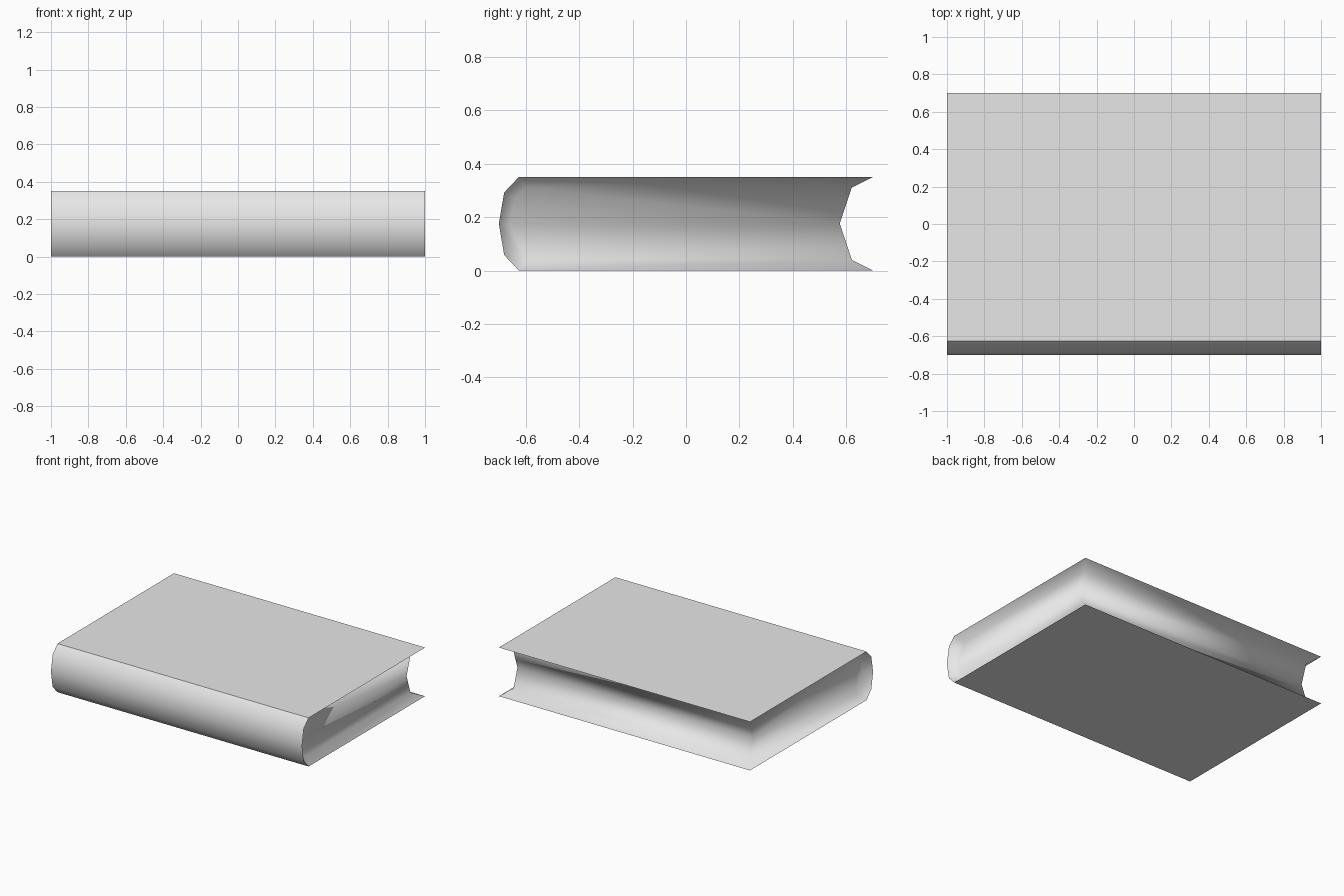
import bpy
import bmesh

cube = bpy.data.objects.get("Cube")
if cube:
    bpy.data.objects.remove(cube, do_unlink=True)

grey = bpy.data.materials.new("light_grey")
grey.use_nodes = True
colour = (0.8, 0.8, 0.8, 1)
grey.diffuse_color = colour
grey.node_tree.nodes["Principled BSDF"].inputs["Base Color"].default_value = colour

HEIGHT = 0.35
MID = HEIGHT / 2


def mirrored(half):
    """Complete a (y, z) half profile by reflecting it about the middle height."""
    return half + [(y, HEIGHT - z) for y, z in reversed(half[:-1])]


# Cover and page profiles, from the top fore-edge round the spine
cover = mirrored([(0.7, HEIGHT), (-0.625, HEIGHT), (-0.68, 0.292), (-0.7, MID)])
pages = mirrored([(0.62, 0.31), (-0.6, 0.31), (-0.64, 0.27), (-0.66, MID)])
hollow = (0.575, MID)

bm = bmesh.new()


def ring(x, profile):
    return [bm.verts.new((x, y, z)) for y, z in profile]


def bridge(a, b):
    return [bm.faces.new((a[i], a[i + 1], b[i + 1], b[i])) for i in range(len(a) - 1)]


cover_l, cover_r = ring(1, cover), ring(-1, cover)
pages_l, pages_r = ring(0.94, pages + [hollow]), ring(-0.94, pages + [hollow])

# Outer covers and rounded spine
outside = bridge(cover_l, cover_r)

# Bevelled inner rim and recessed page ends
for rim, block in ((cover_l, pages_l), (cover_r, pages_r)):
    bridge(rim, block[:-1])
    bm.faces.new(block)

# Cover undersides and hollow fore-edge
for i in (0, -1):
    bm.faces.new((cover_l[i], cover_r[i], pages_r[:-1][i], pages_l[:-1][i]))
fore = (-2, -1, 0)
bridge([pages_l[i] for i in fore], [pages_r[i] for i in fore])

bmesh.ops.recalc_face_normals(bm, faces=bm.faces[:])

# Smooth surfaces with crisp cover outlines
for face in bm.faces:
    face.smooth = True
for cover_face in (outside[0], outside[-1]):
    for edge in cover_face.edges:
        edge.smooth = False
for edge in bm.edges:
    if len({f in outside for f in edge.link_faces}) == 2:
        edge.smooth = False

mesh = bpy.data.meshes.new("closed_book")
bm.to_mesh(mesh)
bm.free()
mesh.materials.append(grey)
book = bpy.data.objects.new("closed_book", mesh)
bpy.context.collection.objects.link(book)
